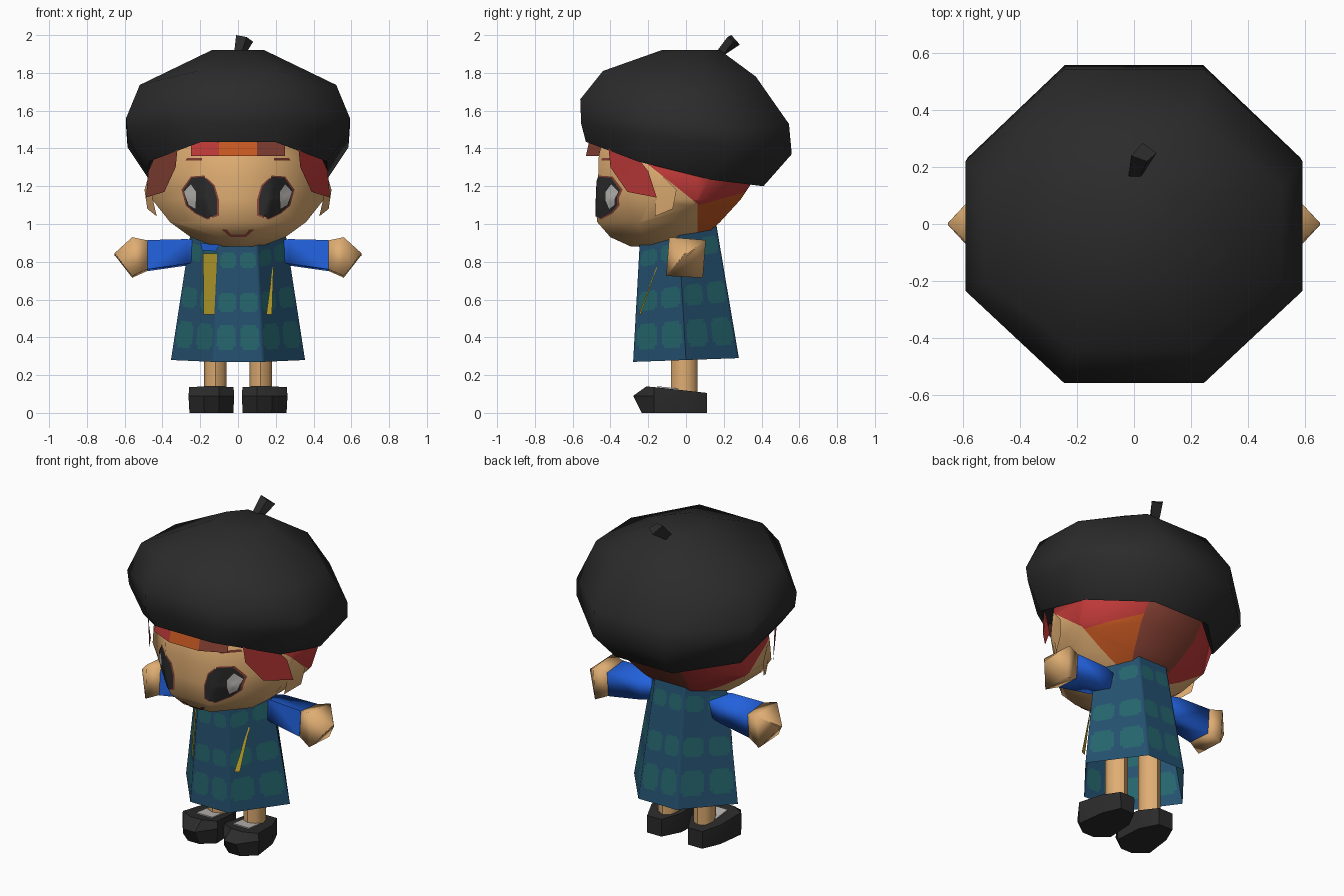
import bpy, bmesh, math
from mathutils import Vector
from mathutils.bvhtree import BVHTree

if "Cube" in bpy.data.objects:
    bpy.data.objects.remove(bpy.data.objects["Cube"])


def mat(name, r, g, b):
    m = bpy.data.materials.new(name)
    m.diffuse_color = (r, g, b, 1)
    m.use_nodes = True
    m.node_tree.nodes["Principled BSDF"].inputs["Base Color"].default_value = m.diffuse_color
    return m


BLACK = mat("charcoal", 0.024, 0.024, 0.024)
SKIN = mat("skin", 0.74, 0.42, 0.17)
BLUE = mat("bright blue", 0.016, 0.12, 0.72)
COAT = mat("navy teal", 0.018, 0.082, 0.16)
CHECK = mat("green teal", 0.018, 0.13, 0.15)
YELLOW = mat("mustard", 0.47, 0.35, 0.025)
RED = mat("red", 0.52, 0.042, 0.04)
ORANGE = mat("orange", 0.58, 0.10, 0.016)
BROWN = mat("reddish brown", 0.25, 0.055, 0.035)
GREY = mat("pale grey", 0.5, 0.48, 0.46)


def finish(name, bm, mats, angle=40):
    """Turn a bmesh into a named object with smooth shading limited by angle."""
    bmesh.ops.recalc_face_normals(bm, faces=bm.faces)
    me = bpy.data.meshes.new(name)
    bm.to_mesh(me)
    for m in mats:
        me.materials.append(m)
    ob = bpy.data.objects.new(name, me)
    bpy.context.collection.objects.link(ob)
    bpy.ops.object.select_all(action='DESELECT')
    ob.select_set(True)
    bpy.context.view_layer.objects.active = ob
    bpy.ops.object.shade_smooth_by_angle(angle=math.radians(angle))
    return ob


def loft(rings, caps=(True, True)):
    """Skin a list of equally long closed rings."""
    bm = bmesh.new()
    vs = [[bm.verts.new(p) for p in r] for r in rings]
    n = len(rings[0])
    for a, b in zip(vs, vs[1:]):
        for i in range(n):
            j = (i + 1) % n
            bm.faces.new((a[i], a[j], b[j], b[i]))
    if caps[0]:
        bm.faces.new(vs[0][::-1])
    if caps[1]:
        bm.faces.new(vs[-1])
    return bm


def octagon(yf, zf, yb, zb, hx, side_drop=0):
    """Eight-sided ring from front (yf, zf) to back (yb, zb), half width hx."""
    out = []
    for k in range(8):
        a = math.radians(22.5 + 45 * k)
        c, s = [f(a) / math.cos(math.pi / 8) for f in (math.cos, math.sin)]
        t = (s + 1) / 2
        out.append((c * hx, yf + (yb - yf) * t,
                    zf + (zb - zf) * t - side_drop * (abs(c) > 0.9)))
    return out


def head_ring(z, yf, yb, hx):
    """Octagon with a narrower front face and swept-back cheeks."""
    out = []
    for x, y, _ in octagon(yf, z, yb, z, hx):
        if y < (yf + yb) / 2:
            x, y = (x, y + 0.14 * hx) if abs(x) > 0.8 * hx else (x * 0.9, y)
        out.append((x, y, z))
    return out


def decal(name, target, pts, m, off=0.007):
    """Thin patch outlined in x, z and laid onto the front of the target."""
    tree = BVHTree.FromBMesh(target)
    edge = []
    for i, p in enumerate(pts):
        q = pts[(i + 1) % len(pts)]
        edge += [p, ((p[0] + q[0]) / 2, (p[1] + q[1]) / 2)]
    cx = sum(p[0] for p in pts) / len(pts)
    cz = sum(p[1] for p in pts) / len(pts)
    rings = []
    for k in (0.02, 0.25, 0.5, 0.75, 1):
        ring = []
        for x, z in edge:
            x, z = cx + (x - cx) * k, cz + (z - cz) * k
            hit = tree.ray_cast(Vector((x, -2, z)), Vector((0, 1, 0)))[0]
            if hit is None:
                hit = Vector((x, -0.3, z))
            ring.append(hit + Vector((0, -off, 0)))
        rings.append(ring)
    finish(name, loft(rings, (True, False)), [m])


def strip(name, left, right, m):
    """Sheet of quads between two edges."""
    bm = bmesh.new()
    a, b = [[bm.verts.new(p) for p in e] for e in (left, right)]
    for i in range(len(a) - 1):
        bm.faces.new((a[i], b[i], b[i + 1], a[i + 1]))
    finish(name, bm, [m])


def flip(pts):
    return [(-p[0],) + tuple(p[1:]) for p in pts]


# Beret: tilted eight-sided rings and a small stalk
beret = [octagon(-0.44, 1.46, 0.34, 1.27, 0.40, 0.03), octagon(-0.53, 1.435, 0.41, 1.20, 0.47, 0.035),
         octagon(-0.555, 1.53, 0.56, 1.37, 0.585, 0.01), octagon(-0.56, 1.66, 0.545, 1.53, 0.592, 0.06),
         octagon(-0.44, 1.81, 0.37, 1.78, 0.52, 0.065), octagon(-0.13, 1.92, 0.18, 1.92, 0.14)]
finish("beret", loft(beret), [BLACK], 65)
finish("beret_stalk", loft([
    [(-0.02, 0.16, 1.91), (0.02, 0.16, 1.91), (0.04, 0.20, 1.9), (-0.01, 0.21, 1.9)],
    [(-0.01, 0.24, 2.0), (0.045, 0.22, 1.99), (0.08, 0.25, 1.965), (0.03, 0.285, 1.95)]]), [BLACK], 20)

# Head: skin in front, hair facets behind the cut lines
head = loft([head_ring(z, f, b, hx) for z, f, b, hx in (
    (0.88, -0.29, 0.02, 0.12), (0.93, -0.40, 0.09, 0.25), (1.01, -0.47, 0.18, 0.36),
    (1.13, -0.47, 0.29, 0.455), (1.25, -0.465, 0.37, 0.465), (1.42, -0.46, 0.38, 0.44),
    (1.6, -0.3, 0.25, 0.3))])
for co, no in (((0, 0.06, 0), (0, 1, 0)), ((0, 0.07, 1.1), (0, 0.62, 0.78)),
               ((0, 0.07, 1.1), (0, -0.27, 0.96))):
    bmesh.ops.bisect_plane(head, geom=head.verts[:] + head.edges[:] + head.faces[:],
                           plane_co=co, plane_no=no)
for f in head.faces:
    x, y, z = f.calc_center_median()
    if y > 0.06 or 0.62 * (y - 0.07) + 0.78 * (z - 1.1) > 0:
        upper = z > 1.1 + 0.28 * (y - 0.07)
        back = abs(f.normal.x) < 0.25 and y > 0.1
        f.material_index = 3 if back else 1 if (upper or x < 0) else 2
finish("head", head, [SKIN, RED, ORANGE, BROWN], 50)

# Face details
eye = [(-.29, 1.18), (-.245, 1.245), (-.18, 1.25), (-.13, 1.2), (-.11, 1.13),
       (-.11, 1.05), (-.165, 1.03), (-.225, 1.06), (-.27, 1.1)]
rim = [(-.20 + (x + .20) * 1.1, 1.14 + (z - 1.14) * 1.06) for x, z in eye]
shine = [(-.287, 1.17), (-.25, 1.21), (-.222, 1.17), (-.225, 1.08), (-.26, 1.1)]
brow = [(-.28, 1.335), (-.27, 1.35), (-.19, 1.35), (-.19, 1.335)]
for side, fn in (("left", list), ("right", flip)):
    decal(side + "_eye_rim", head, fn(rim), BROWN, 0.004)
    decal(side + "_eye", head, fn(eye), BLACK, 0.008)
    decal(side + "_eye_shine", head, fn(shine), GREY, 0.012)
    decal(side + "_brow", head, fn(brow), BROWN)
    decal(side + "_mouth_corner", head, fn([(-.085, .97), (-.06, .97), (-.035, .945), (-.04, .93)]), BROWN)
decal("mouth_middle", head, [(-.04, .93), (-.035, .945), (.035, .945), (.04, .93)], BROWN)

# Fringe bending round the forehead, and side locks
for name, a, ya, b, yb, m in (("fringe_left", -0.25, -0.46, -0.10, -0.53, RED),
                              ("fringe_middle", -0.10, -0.53, 0.10, -0.53, ORANGE),
                              ("fringe_right", 0.10, -0.53, 0.25, -0.46, BROWN)):
    strip(name, [(a, ya, 1.36), (a, ya + 0.02, 1.45)], [(b, yb, 1.36), (b, yb + 0.02, 1.45)], m)
lock_a = [(0.32, -0.41, 1.40), (0.33, -0.40, 1.30), (0.39, -0.31, 1.17)]
lock_b = [(0.43, -0.28, 1.38), (0.475, -0.20, 1.28), (0.487, -0.155, 1.14)]
strip("lock_right", lock_a, lock_b, RED)
strip("lock_left", flip(lock_a), flip(lock_b), BROWN)

# Ears
ear_a = [(0.46, -0.14, 1.25), (0.46, -0.16, 1.17), (0.43, -0.165, 1.04)]
ear_b = [(0.475, -0.12, 1.25), (0.495, -0.05, 1.18), (0.48, -0.07, 1.08)]
strip("ear_right", ear_a, ear_b, SKIN)
strip("ear_left", flip(ear_a), flip(ear_b), SKIN)

# Coat: flared hexagon, open below, with checks on a split grid
bottom = [(0.355, 0, .28), (0.13, 0.28, .29), (-0.13, 0.28, .29), (-0.355, 0, .28),
          (-0.13, -0.28, .27), (0.13, -0.28, .27)]
top = [(0.25, -0.04, .96), (0.1, 0.16, 1.0), (-0.1, 0.16, 1.0), (-0.25, -0.04, .96),
       (-0.1, -0.245, .90), (0.1, -0.245, .90)]
cuts = (0, 0.05, 0.1, 0.40, 0.45, 0.55, 0.60, 0.90, 0.95)
levels = (0, 0.1, 0.13, 0.28, 0.31, 0.42, 0.44, 0.56, 0.58, 0.79, 0.81, 0.90, 0.92, 1)


def around(pts):
    return [Vector(pts[i]).lerp(Vector(pts[(i + 1) % 6]), t) for i in range(6) for t in cuts]


lo, hi = around(bottom), around(top)
coat = loft([[a.lerp(b, t) for a, b in zip(lo, hi)] for t in levels], (False, True))
coat.faces.ensure_lookup_table()
n = len(lo)
for i in range((len(levels) - 1) * n):
    row, col = (i // n) % 4, (i % n) % 9
    wide, inner = col in (1, 2, 3, 5, 6, 7), col in (2, 6)
    # rounded checks: the thin edge rows only keep their middle
    coat.faces[i].material_index = int((row == 2 and wide) or (row in (1, 3) and inner))
finish("coat", coat, [COAT, CHECK], 62)

# Scarf ends and collar patch on the coat front
decal("scarf_left", coat, [(-.185, .845), (-.11, .845), (-.125, .52), (-.182, .52)], YELLOW, 0.009)
strip("scarf_right", [(.183, -.157, .77), (.15, -.25, .52)], [(.188, -.153, .77), (.18, -.24, .52)], YELLOW)
decal("collar_patch", coat, [(-.2, .90), (-.1, .89), (-.12, .855), (-.19, .86)], BLUE, 0.009)


def arm_ring(x, hy, z0, z1):
    return [(x, -hy, z0 + .01), (x, hy * .85, z0), (x, hy, z1 - .015), (x, -hy * .85, z1)]


def shoe_ring(k, toe, height):
    """Pointed shoe outline scaled about its middle, toe limited in y."""
    plan = [(.10, -.28), (.18, -.28), (.262, -.17), (.24, 0), (.19, .11), (.09, .11), (.03, 0), (.02, -.17)]
    return [(.14 + (x - .14) * k, max(y, toe), height(y)) for x, y in plan]


# Arms, legs and shoes on both sides
for side, s in (("right", 1), ("left", -1)):
    def put(name, rings, m, angle=35):
        finish(side + name, loft([[(p[0] * s, p[1], p[2]) for p in r] for r in rings]), [m], angle)

    put("_sleeve", [arm_ring(0.12, 0.04, .81, .90), arm_ring(0.27, 0.07, .78, .92),
                    arm_ring(0.48, 0.085, .75, .915)], BLUE, 89)
    put("_hand", [arm_ring(0.478, 0.083, .752, .913), arm_ring(0.56, 0.105, .715, .93),
                  arm_ring(0.655, 0.003, .838, .844)], SKIN, 89)
    put("_leg", [[(0.12 + .06 * math.cos(k * math.pi / 4), -0.01 + .07 * math.sin(k * math.pi / 4), z)
                  for k in range(8)] for z in (0.08, 0.7)], SKIN, 50)
    put("_shoe", [shoe_ring(0.96, -.235, lambda y: 0), shoe_ring(1, -.28, lambda y: .09),
                  shoe_ring(0.97, -.21, lambda y: .14 - .11 * max(0, y + .2))], BLACK, 40)
    tongue = [(y, .148 + dz - (y + .2) * .117) for y, dz in ((-.15, -.01), (-.04, -.01), (-.04, -.001), (-.15, -.001))]
    put("_sock", [[(x, y, z) for y, z in tongue] for x in (0.07, 0.18)], GREY)
